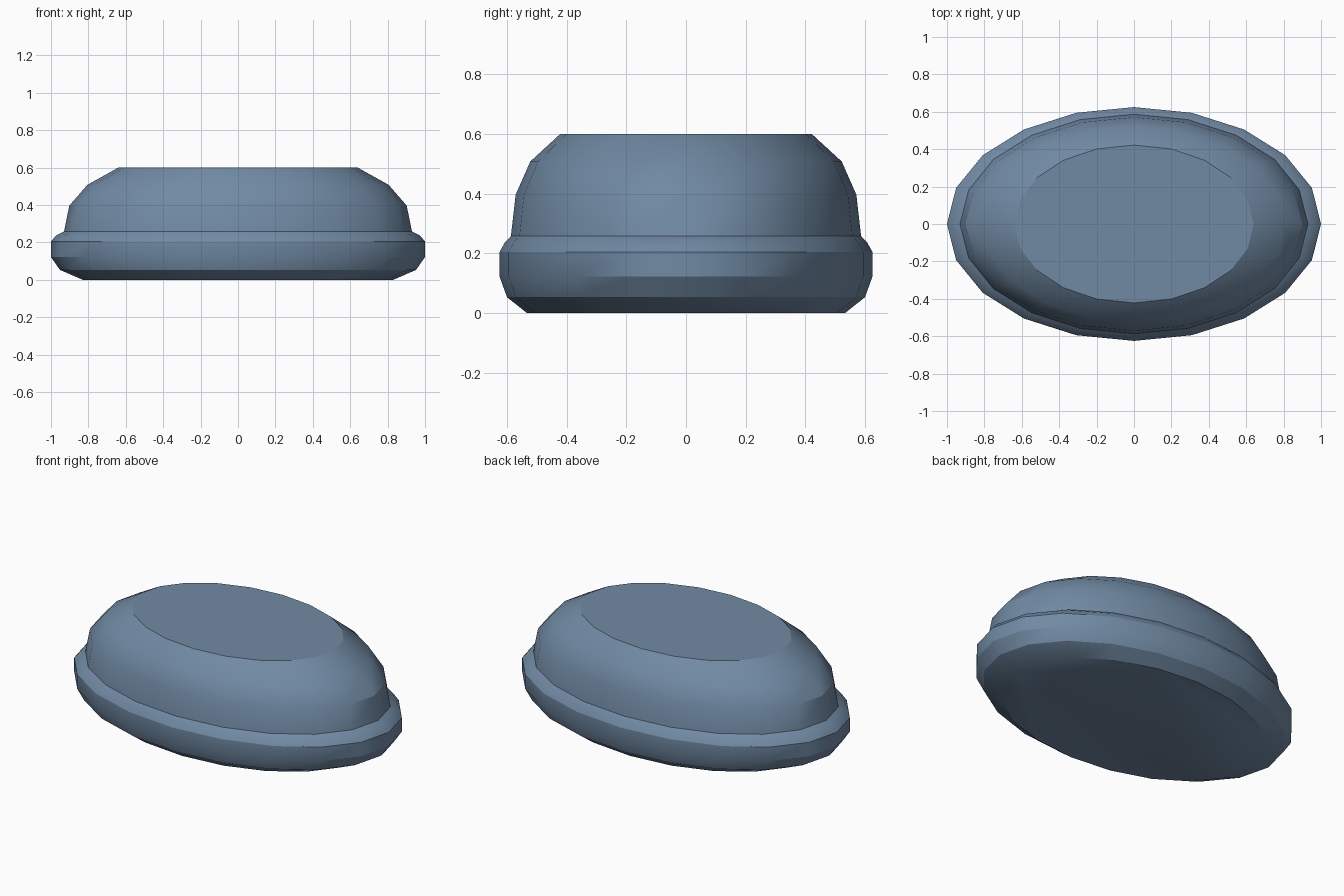
import bpy, bmesh, math

if "Cube" in bpy.data.objects:
    bpy.data.objects.remove(bpy.data.objects["Cube"])

SIDES = 20

# Slate blue finish
slate = bpy.data.materials.new("slate_blue")
slate.diffuse_color = (0.165, 0.255, 0.37, 1.0)
slate.use_nodes = True
slate.node_tree.nodes["Principled BSDF"].inputs["Base Color"].default_value = slate.diffuse_color


def oval_stack(name, rings, material):
    """Loft of oval rings (x radius, y radius, z), capped at both ends."""
    bm = bmesh.new()
    loops = []
    for rx, ry, z in rings:
        angles = [2 * math.pi * i / SIDES for i in range(SIDES)]
        loops.append([bm.verts.new((rx * math.cos(a), ry * math.sin(a), z)) for a in angles])
    for low, high in zip(loops, loops[1:]):
        for i in range(SIDES):
            j = (i + 1) % SIDES
            bm.faces.new((low[i], low[j], high[j], high[i]))
    bm.faces.new(loops[0][::-1])
    bm.faces.new(loops[-1])
    mesh = bpy.data.meshes.new(name)
    bm.to_mesh(mesh)
    bm.free()
    mesh.materials.append(material)
    obj = bpy.data.objects.new(name, mesh)
    bpy.context.collection.objects.link(obj)
    bpy.ops.object.select_all(action='DESELECT')
    obj.select_set(True)
    bpy.context.view_layer.objects.active = obj
    # Low enough that both flat caps keep a crisp edge all round
    bpy.ops.object.shade_smooth_by_angle(angle=math.radians(28.5))
    return obj


# Single closed body: rounded base rim, then the flat-topped dome
oval_stack("oval_body", [
    (0.83, 0.533, 0.0),
    (0.952, 0.60, 0.053),
    (1.0, 0.625, 0.122),
    (1.0, 0.625, 0.205),
    (0.973, 0.607, 0.237),
    (0.93, 0.587, 0.258),
    (0.902, 0.571, 0.397),
    (0.805, 0.522, 0.508),
    (0.64, 0.422, 0.60),
], slate)
